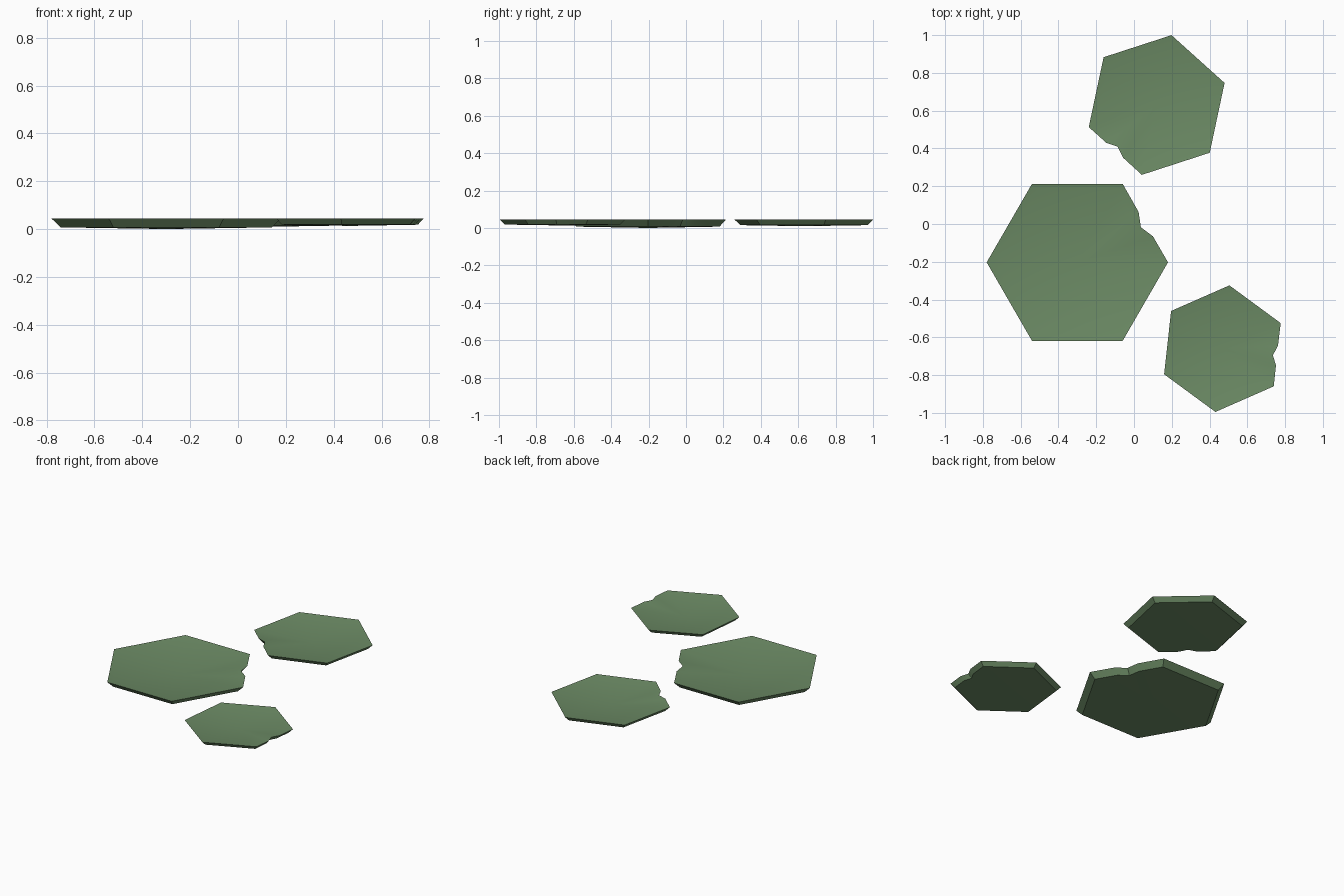
import bpy, bmesh, math

cube = bpy.data.objects.get("Cube")
if cube:
    bpy.data.objects.remove(cube, do_unlink=True)

green = bpy.data.materials.new("leaf_green")
green.use_nodes = True
color = (0.15, 0.258, 0.13, 1)
green.diffuse_color = color
bsdf = green.node_tree.nodes["Principled BSDF"]
bsdf.inputs["Base Color"].default_value = color
bsdf.inputs["Roughness"].default_value = 0.8

RIM_Z = 0.044

# Unit hexagon outline as (angle, radius), with a notch in its first side
OUTLINE = [(0, 1), (19, 0.882), (28.9, 0.8), (39.4, 0.875)]
OUTLINE += [(a, 1) for a in range(60, 360, 60)]

# Rings as (outline scale, height below the rim for the largest pad)
UNDERSIDE, RIM, DISH = (0.92, 0.037), (1, 0), (0.9, 0.008)


def lily_pad(name, x, y, radius, turn):
    size = radius / 0.48
    bm = bmesh.new()

    def ring(scale, drop):
        return [bm.verts.new((radius * scale * r * math.cos(math.radians(a)),
                              radius * scale * r * math.sin(math.radians(a)),
                              -drop * size)) for a, r in OUTLINE]

    rings = [ring(*level) for level in (UNDERSIDE, RIM, DISH)]
    base_tip = bm.verts.new((0, 0, -0.044 * size))
    dish_tip = bm.verts.new((0, 0, -0.043 * size))
    count = len(OUTLINE)
    for i in range(count):
        j = (i + 1) % count
        # Flared wall and sloping rim band
        for low, high in zip(rings, rings[1:]):
            bm.faces.new((low[i], low[j], high[j], high[i]))
        # Shallow dish above and closed underside
        bm.faces.new((rings[2][i], rings[2][j], dish_tip))
        bm.faces.new((rings[0][j], rings[0][i], base_tip))

    mesh = bpy.data.meshes.new(name)
    bm.to_mesh(mesh)
    bm.free()
    mesh.materials.append(green)
    pad = bpy.data.objects.new(name, mesh)
    pad.location = (x, y, RIM_Z)
    pad.rotation_euler.z = math.radians(turn)
    bpy.context.collection.objects.link(pad)
    bpy.ops.object.select_all(action="DESELECT")
    pad.select_set(True)
    bpy.context.view_layer.objects.active = pad
    bpy.ops.object.shade_smooth_by_angle(angle=math.radians(30))


lily_pad("large_lily_pad", -0.3, -0.203, 0.48, 0)
lily_pad("back_lily_pad", 0.12, 0.63, 0.378, 198)
lily_pad("front_lily_pad", 0.468, -0.66, 0.337, -36.3)
